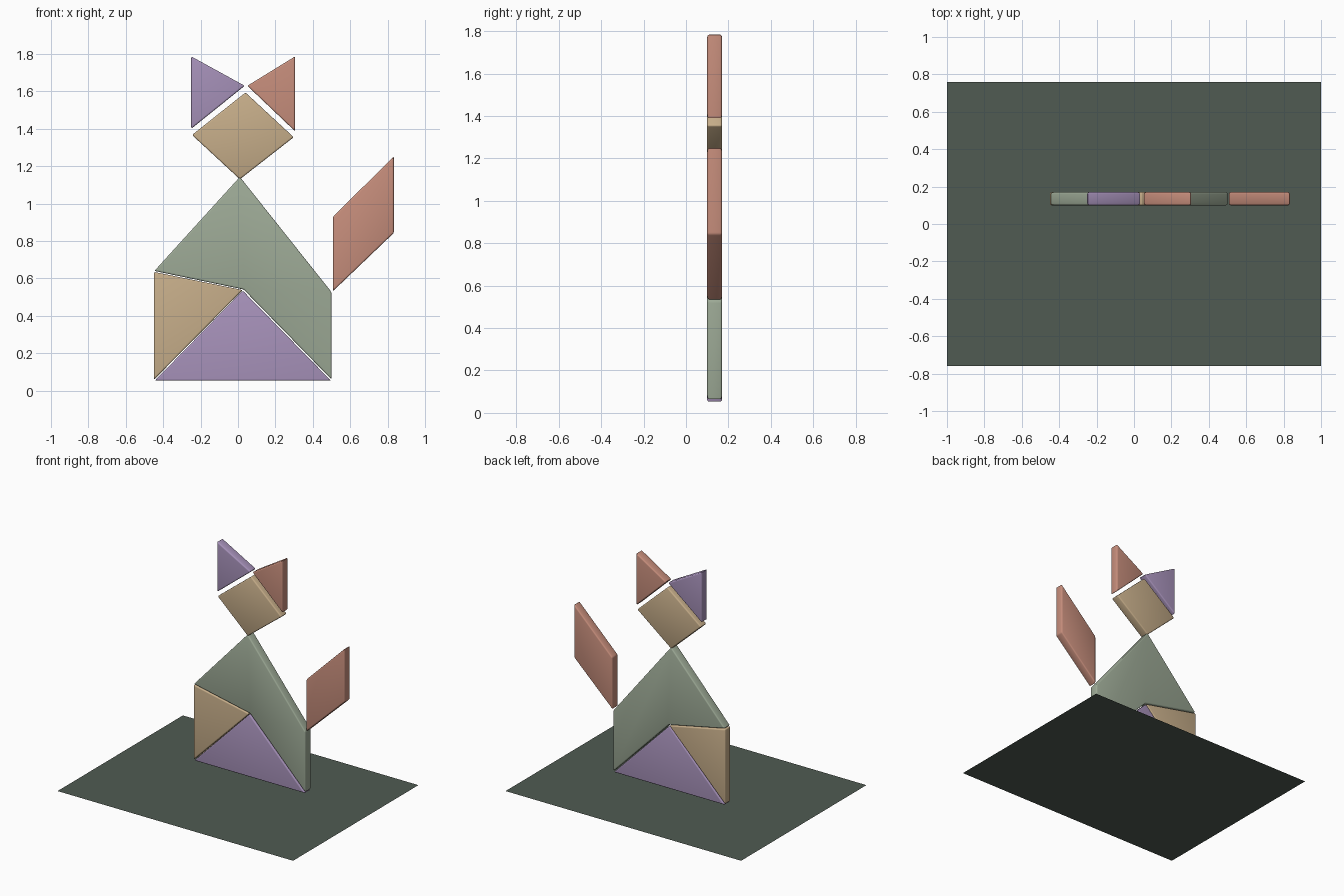
import bpy
import bmesh

if "Cube" in bpy.data.objects:
    bpy.data.objects.remove(bpy.data.objects["Cube"])


def srgb(r, g, b):
    lin = lambda c: c / 12.92 if c <= 0.04045 else ((c + 0.055) / 1.055) ** 2.4
    return (lin(r / 255), lin(g / 255), lin(b / 255), 1.0)


def material(name, rgb):
    m = bpy.data.materials.new(name)
    m.diffuse_color = srgb(*rgb)
    m.use_nodes = True
    m.node_tree.nodes["Principled BSDF"].inputs["Base Color"].default_value = m.diffuse_color
    return m


SAGE = material("sage green", (158, 171, 151))
PURPLE = material("dusty purple", (166, 145, 185))
TAN = material("sand tan", (199, 174, 138))
CORAL = material("muted coral", (199, 142, 124))
GROUND = material("dark green", (80, 91, 82))

FRONT, BACK = 0.10, 0.17


def make_object(name, bm, mat):
    mesh = bpy.data.meshes.new(name)
    bmesh.ops.recalc_face_normals(bm, faces=bm.faces)
    bm.to_mesh(mesh)
    bm.free()
    mesh.materials.append(mat)
    ob = bpy.data.objects.new(name, mesh)
    bpy.context.collection.objects.link(ob)
    return ob


def tile(name, outline, mat):
    """Extrude an x/z outline into a thick tile with softened edges."""
    bm = bmesh.new()
    face = bm.faces.new([bm.verts.new((x, FRONT, z)) for x, z in outline])
    ext = bmesh.ops.extrude_face_region(bm, geom=[face])
    moved = [v for v in ext["geom"] if isinstance(v, bmesh.types.BMVert)]
    bmesh.ops.translate(bm, verts=moved, vec=(0, BACK - FRONT, 0))
    ob = make_object(name, bm, mat)
    bev = ob.modifiers.new("soft edges", "BEVEL")
    bev.width = 0.009
    bev.segments = 3
    bev.limit_method = "ANGLE"
    bpy.ops.object.select_all(action="DESELECT")
    ob.select_set(True)
    bpy.context.view_layer.objects.active = ob
    bpy.ops.object.modifier_apply(modifier=bev.name)
    bpy.ops.object.shade_smooth_by_angle(angle=0.6)
    return ob


# Flat base sheet
bm = bmesh.new()
bm.faces.new([bm.verts.new((x, y, 0)) for x, y in
              ((-1, -0.76), (1, -0.76), (1, 0.76), (-1, 0.76))])
base = make_object("base_sheet", bm, GROUND)

# Body
tile("belly_triangle", [(-0.445, 0.053), (0.497, 0.053), (0.025, 0.535)], PURPLE)
tile("chest_triangle", [(-0.45, 0.058), (0.025, 0.538), (-0.45, 0.635)], TAN)
tile("back_panel", [(-0.447, 0.64), (0.03, 0.541), (0.50, 0.06),
                    (0.50, 0.527), (0.01, 1.143)], SAGE)

# Head and ears
tile("head_square", [(0.01, 1.13), (0.298, 1.355), (0.04, 1.594), (-0.246, 1.367)], TAN)
tile("left_ear", [(-0.25, 1.40), (0.036, 1.63), (-0.25, 1.787)], PURPLE)
tile("right_ear", [(0.305, 1.387), (0.305, 1.787), (0.05, 1.63)], CORAL)

# Tail
tile("tail", [(0.508, 0.532), (0.833, 0.843), (0.833, 1.252), (0.508, 0.93)], CORAL)
